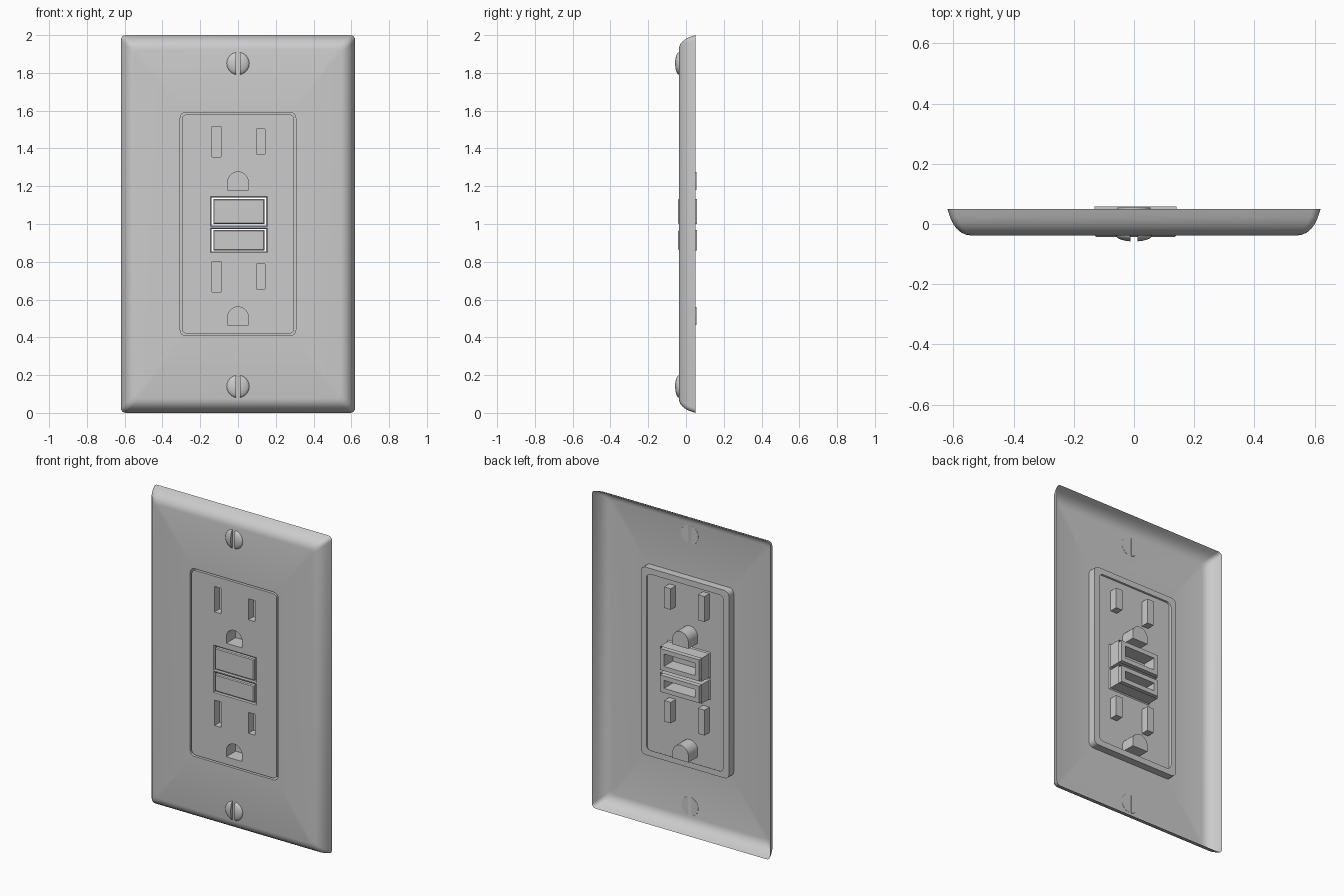
import bpy, bmesh
from math import sin, cos, pi

if "Cube" in bpy.data.objects:
    bpy.data.objects.remove(bpy.data.objects["Cube"])

FRONT = -0.038


def rect(cx, cz, hx, hz, r=0.0, n=4):
    """Rectangle outline in x/z, with optional rounded corners."""
    pts = []
    for i, (sx, sz) in enumerate([(1, 1), (-1, 1), (-1, -1), (1, -1)]):
        steps = n + 1 if r else 1
        for k in range(steps):
            a = pi / 2 * (i + k / n)
            pts.append((cx + sx * (hx - r) + r * cos(a), cz + sz * (hz - r) + r * sin(a))
                       if r else (cx + sx * hx, cz + sz * hz))
    return pts


def arch(z_top, r=0.055, straight=0.04, n=14):
    zc = z_top - r
    pts = [(r * cos(pi * k / n), zc + r * sin(pi * k / n)) for k in range(n + 1)]
    return pts + [(-r, zc - straight), (r, zc - straight)]


def ring(bm, pts, y):
    return [bm.verts.new((x, y, z)) for x, z in pts]


def skin(bm, rings, cap=False):
    """Bridge successive rings; optionally close the last one."""
    for a, b in zip(rings, rings[1:]):
        for i in range(len(a)):
            j = (i + 1) % len(a)
            bm.faces.new((a[i], a[j], b[j], b[i]))
    if cap:
        bm.faces.new(rings[-1])


def fill(bm, loops):
    """Flat sheet bounded by the first loop, with the others as holes."""
    edges = []
    for l in loops:
        for a, b in zip(l, l[1:] + l[:1]):
            edges.append(bm.edges.get((a, b)) or bm.edges.new((a, b)))
    bmesh.ops.triangle_fill(bm, use_beauty=True, use_dissolve=False,
                            edges=edges, normal=(0, -1, 0))


def finish(bm, name, angle=0.6):
    bmesh.ops.recalc_face_normals(bm, faces=bm.faces[:])
    front = [f for f in bm.faces if abs(f.normal.y) > 0.99]
    biggest = max(front, key=lambda f: f.calc_area())
    if biggest.normal.y > 0:
        bmesh.ops.reverse_faces(bm, faces=bm.faces[:])
    me = bpy.data.meshes.new(name)
    bm.to_mesh(me)
    bm.free()
    ob = bpy.data.objects.new(name, me)
    bpy.context.collection.objects.link(ob)
    bpy.context.view_layer.objects.active = ob
    ob.select_set(True)
    bpy.ops.object.shade_smooth_by_angle(angle=angle)
    ob.select_set(False)
    return ob


# Wall plate: open shell with a rounded border and a flanged opening
bm = bmesh.new()
border = [(0, 0.05), (0.009, 0.022), (0.019, 0.0), (0.031, -0.016),
          (0.045, -0.028), (0.06, -0.035), (0.076, FRONT)]
shell = [ring(bm, rect(0, 1, 0.62 - d, 1 - d, 0.025), y) for d, y in border]
skin(bm, shell)
opening = [ring(bm, rect(0, 1, 0.306 - d, 0.591 - d, 0.03), y)
           for d, y in [(0, FRONT), (0, 0.01), (0.037, 0.01)]]
skin(bm, opening)
fill(bm, [shell[-1], opening[0]])
finish(bm, "wall_plate")

# Receptacle face: slot pockets, ground pockets and button openings
bm = bmesh.new()
edge = [ring(bm, rect(0, 1, 0.296, 0.581, 0.025), y) for y in (FRONT, 0.01)]
skin(bm, edge)
loops = [edge[0]]
for dz in (0, -0.715):
    pockets = [(rect(-0.114, 1.436 + dz, 0.023, 0.08), 0.012),
               (rect(0.121, 1.436 + dz, 0.023, 0.066), 0.012),
               (arch(1.276 + dz), 0.055)]
    for pts, depth in pockets:
        walls = [ring(bm, pts, y) for y in (FRONT, depth)]
        skin(bm, walls, cap=True)
        loops.append(walls[0])
buttons = [(1.066, 0.08), (0.914, 0.066)]
for cz, hz in buttons:
    walls = [ring(bm, rect(0.005, cz, 0.15 - d, hz - d), y)
             for d, y in [(0, FRONT), (0.006, FRONT + 0.006), (0.006, 0.045)]]
    skin(bm, walls)
    loops.append(walls[0])
fill(bm, loops)
finish(bm, "receptacle_face")

# Test and reset buttons: caps hollowed out from behind
for name, (cz, hz) in zip(("upper_button", "lower_button"), buttons):
    bm = bmesh.new()
    prof = [(0.005, -0.043), (0, -0.038), (0, 0.058), (0.028, 0.058), (0.028, -0.03)]
    rings = [ring(bm, rect(0.005, cz, 0.136 - d, hz - 0.013 - d), y) for d, y in prof]
    skin(bm, rings, cap=True)
    bm.faces.new(rings[0])
    finish(bm, name)

# Slotted dome screws: two half domes each
for name, z in (("top_screw", 1.85), ("bottom_screw", 0.14)):
    bm = bmesh.new()
    for side in (1, -1):
        n_seg, n_ring = 24, 12
        part = bmesh.ops.create_uvsphere(bm, u_segments=n_seg, v_segments=n_ring, radius=1)
        vs = part["verts"]
        for v in vs:
            x, y, zz = v.co
            v.co = (x * 0.06, FRONT - zz * 0.02, z + y * 0.06)
        for co, no in (((side * 0.011, 0, 0), (-side, 0, 0)), ((0, FRONT + 0.001, 0), (0, 1, 0))):
            fs = {f for v in vs if v.is_valid for f in v.link_faces}
            es = {e for f in fs for e in f.edges}
            geom = [v for v in vs if v.is_valid] + list(es) + list(fs)
            res = bmesh.ops.bisect_plane(bm, geom=geom, plane_co=co, plane_no=no, clear_outer=True)
            cut = [e for e in res["geom_cut"] if isinstance(e, bmesh.types.BMEdge)]
            filled = bmesh.ops.edgeloop_fill(bm, edges=cut)
            vs = list({v for v in vs if v.is_valid}
                      | {v for e in cut for v in e.verts}
                      | {v for f in filled["faces"] for v in f.verts})
    bmesh.ops.recalc_face_normals(bm, faces=bm.faces[:])
    me = bpy.data.meshes.new(name)
    bm.to_mesh(me)
    bm.free()
    ob = bpy.data.objects.new(name, me)
    bpy.context.collection.objects.link(ob)
    bpy.context.view_layer.objects.active = ob
    ob.select_set(True)
    bpy.ops.object.shade_smooth_by_angle(angle=0.6)
    ob.select_set(False)
